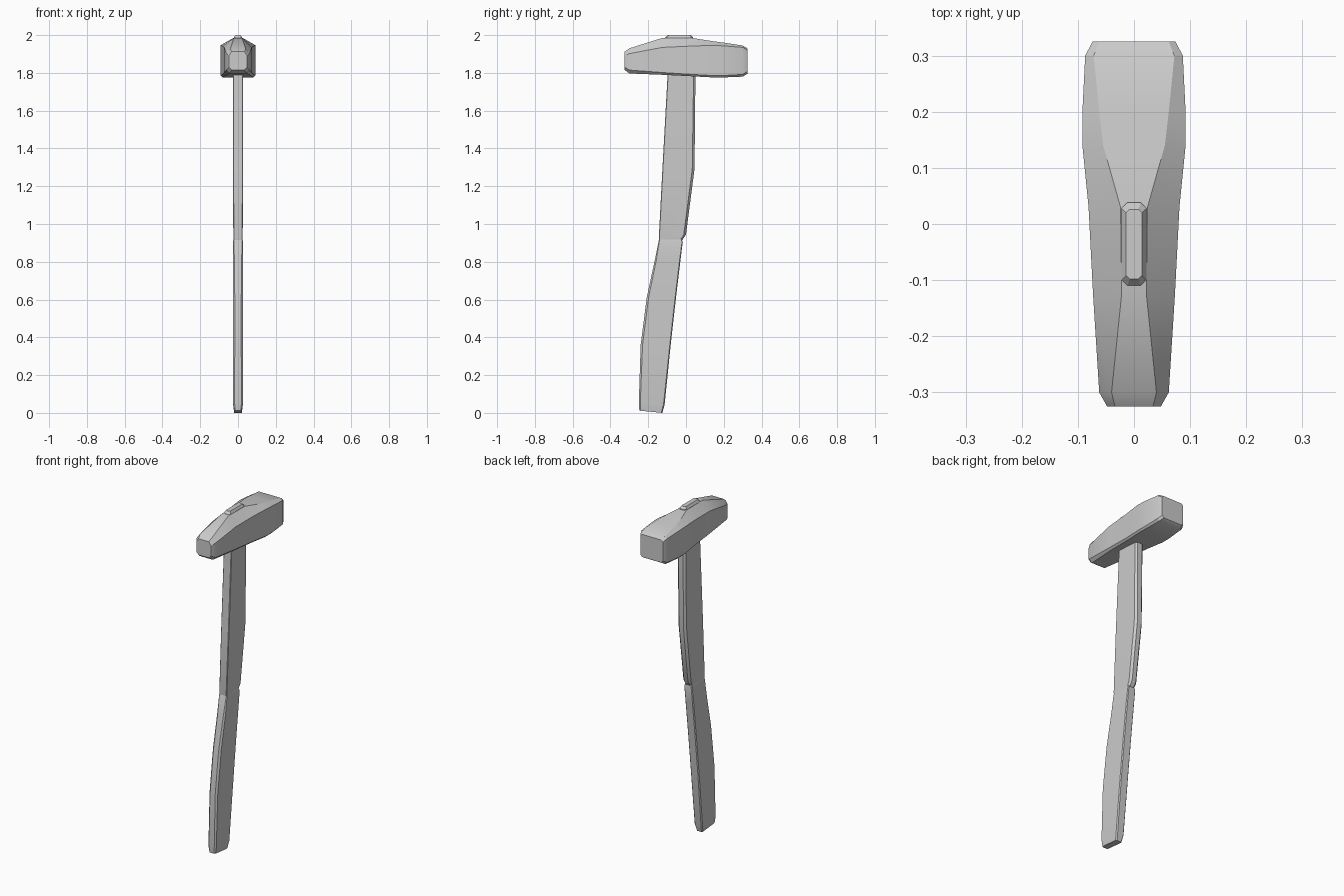
import bpy, bmesh, math


def loft(name, rings, angle=30):
    """Skin a list of equal-sized point rings and cap both ends."""
    bm = bmesh.new()
    loops = [[bm.verts.new(p) for p in ring] for ring in rings]
    n = len(loops[0])
    for a, b in zip(loops, loops[1:]):
        for i in range(n):
            j = (i + 1) % n
            bm.faces.new((a[i], a[j], b[j], b[i]))
    bm.faces.new(loops[0][::-1])
    bm.faces.new(loops[-1])
    bmesh.ops.recalc_face_normals(bm, faces=bm.faces[:])
    mesh = bpy.data.meshes.new(name)
    bm.to_mesh(mesh)
    bm.free()
    obj = bpy.data.objects.new(name, mesh)
    bpy.context.collection.objects.link(obj)
    bpy.ops.object.select_all(action='DESELECT')
    obj.select_set(True)
    bpy.context.view_layer.objects.active = obj
    bpy.ops.object.shade_smooth_by_angle(angle=math.radians(angle))
    return obj


def head_ring(y, w, bottom, shoulder, top, t, c):
    half = [(w - c, bottom), (w, bottom + c), (w, shoulder), (t, top)]
    pts = half + [(-x, z) for x, z in reversed(half)]
    return [(x, y, z) for x, z in pts]


def shaft_ring(y0, z0, y1, z1, w, cf, cb):
    """Flat bar section from front (y0, z0) to back (y1, z1) with chamfered edges."""
    half = [(w - cf, y0), (w, y0 + cf), (w, y1 - cb), (w - cb, y1)]
    pts = half + [(-x, y) for x, y in reversed(half)]
    return [(x, y, z0 + (z1 - z0) * (y - y0) / (y1 - y0)) for x, y in pts]


# Head: narrow face at the front, wide face at the back, crowned over the eye
loft("hammer_head", [head_ring(*r) for r in (
    (-0.325, .048, 1.815, 1.892, 1.912, .034, .015),
    (-0.300, .062, 1.797, 1.902, 1.930, .040, .018),
    (-0.125, .073, 1.790, 1.935, 1.985, .022, .012),
    (0.030, .081, 1.782, 1.942, 1.985, .024, .010),
    (0.140, .092, 1.776, 1.946, 1.968, .055, .010),
    (0.200, .092, 1.776, 1.943, 1.960, .062, .010),
    (0.300, .087, 1.780, 1.935, 1.945, .072, .012),
    (0.325, .074, 1.795, 1.920, 1.930, .062, .012),
)])

# Upper shaft, passing up inside the head
loft("shaft", [shaft_ring(*r) for r in (
    (-0.140, 0.905, -0.020, 0.915, .022, .003, .010),
    (-0.144, 0.925, 0.000, 0.945, .025, .003, .012),
    (-0.125, 1.290, 0.045, 1.290, .026, .003, .012),
    (-0.098, 1.780, 0.050, 1.780, .026, .003, .010),
    (-0.098, 1.900, 0.045, 1.900, .024, .003, .008),
)])

# Lower grip, sweeping forward
loft("grip", [shaft_ring(*r) for r in (
    (-0.247, 0.012, -0.125, 0.000, .020, .006, .006),
    (-0.250, 0.050, -0.113, 0.045, .026, .008, .006),
    (-0.240, 0.360, -0.081, 0.360, .027, .010, .005),
    (-0.208, 0.610, -0.053, 0.610, .027, .010, .005),
    (-0.165, 0.810, -0.029, 0.810, .027, .008, .005),
    (-0.145, 0.910, -0.017, 0.905, .026, .004, .004),
    (-0.138, 0.925, -0.022, 0.920, .022, .004, .004),
)])

# Shaft end showing above the head
loft("shaft_end", [shaft_ring(*r) for r in (
    (-0.110, 1.880, 0.038, 1.880, .022, .010, .010),
    (-0.110, 1.986, 0.038, 1.988, .022, .010, .010),
    (-0.098, 2.000, 0.026, 2.000, .014, .006, .006),
)])
